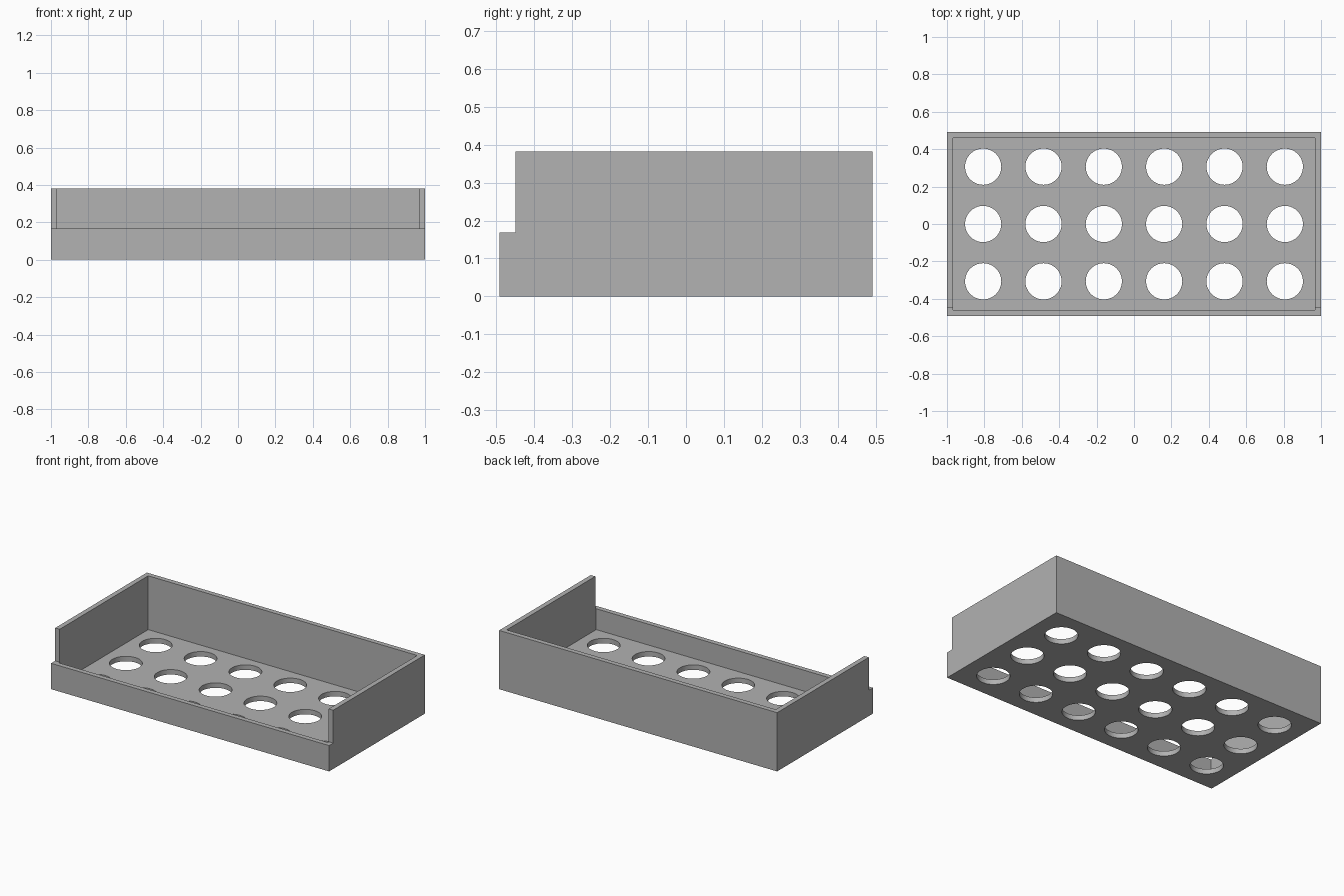
import bpy, bmesh, math
from mathutils import Matrix, Vector

if "Cube" in bpy.data.objects:
    bpy.data.objects.remove(bpy.data.objects["Cube"])

U = 1 / 31                      # wall thickness module (62 modules wide)
W, D, H = 1.0, 0.492, 0.382     # half width, half depth, height
LIP, STEP = 0.168, -0.45        # low front edge height, where side walls end

grey = bpy.data.materials.new("plain grey")
grey.diffuse_color = (0.445, 0.445, 0.445, 1)
grey.use_nodes = True
grey.node_tree.nodes["Principled BSDF"].inputs["Base Color"].default_value = grey.diffuse_color


def make_object(name, bm):
    mesh = bpy.data.meshes.new(name)
    bm.to_mesh(mesh)
    bm.free()
    obj = bpy.data.objects.new(name, mesh)
    bpy.context.collection.objects.link(obj)
    return obj


def box(name, lo, hi):
    lo, hi = Vector(lo), Vector(hi)
    bm = bmesh.new()
    m = Matrix.Translation((lo + hi) / 2) @ Matrix.Diagonal((*(hi - lo), 1))
    bmesh.ops.create_cube(bm, size=1, matrix=m)
    return make_object(name, bm)


# Solid tray block
tray = box("tray", (-W, -D, 0), (W, D, H))
tray.data.materials.append(grey)

# Inner cavity and the cut-down front edge
cavity = box("cavity_cutter", (-W + U, -D + U, U), (W - U, D - U, H + 0.2))
notch = box("front_notch_cutter", (-W - 0.2, -D - 0.2, LIP), (W + 0.2, STEP, H + 0.2))

# Grid of round holes through the floor
bm = bmesh.new()
for col in range(6):
    for row in range(3):
        pos = ((col - 2.5) * 10 * U, (row - 1) * 9.5 * U, U / 2)
        bmesh.ops.create_cone(bm, cap_ends=True, segments=64, radius1=3 * U,
                              radius2=3 * U, depth=4 * U, matrix=Matrix.Translation(pos))
holes = make_object("hole_cutter", bm)

# Cut the block, then remove the cutters
cutters = (cavity, notch, holes)
bpy.context.view_layer.objects.active = tray
tray.select_set(True)
for cutter in cutters:
    cutter.hide_render = True
    mod = tray.modifiers.new(cutter.name, 'BOOLEAN')
    mod.operation = 'DIFFERENCE'
    mod.solver = 'EXACT'
    mod.object = cutter
    bpy.ops.object.modifier_apply(modifier=mod.name)
for cutter in cutters:
    bpy.data.objects.remove(cutter)

# Smooth hole walls, sharp edges elsewhere
bpy.ops.object.select_all(action='DESELECT')
tray.select_set(True)
bpy.ops.object.shade_smooth_by_angle(angle=math.radians(30))
